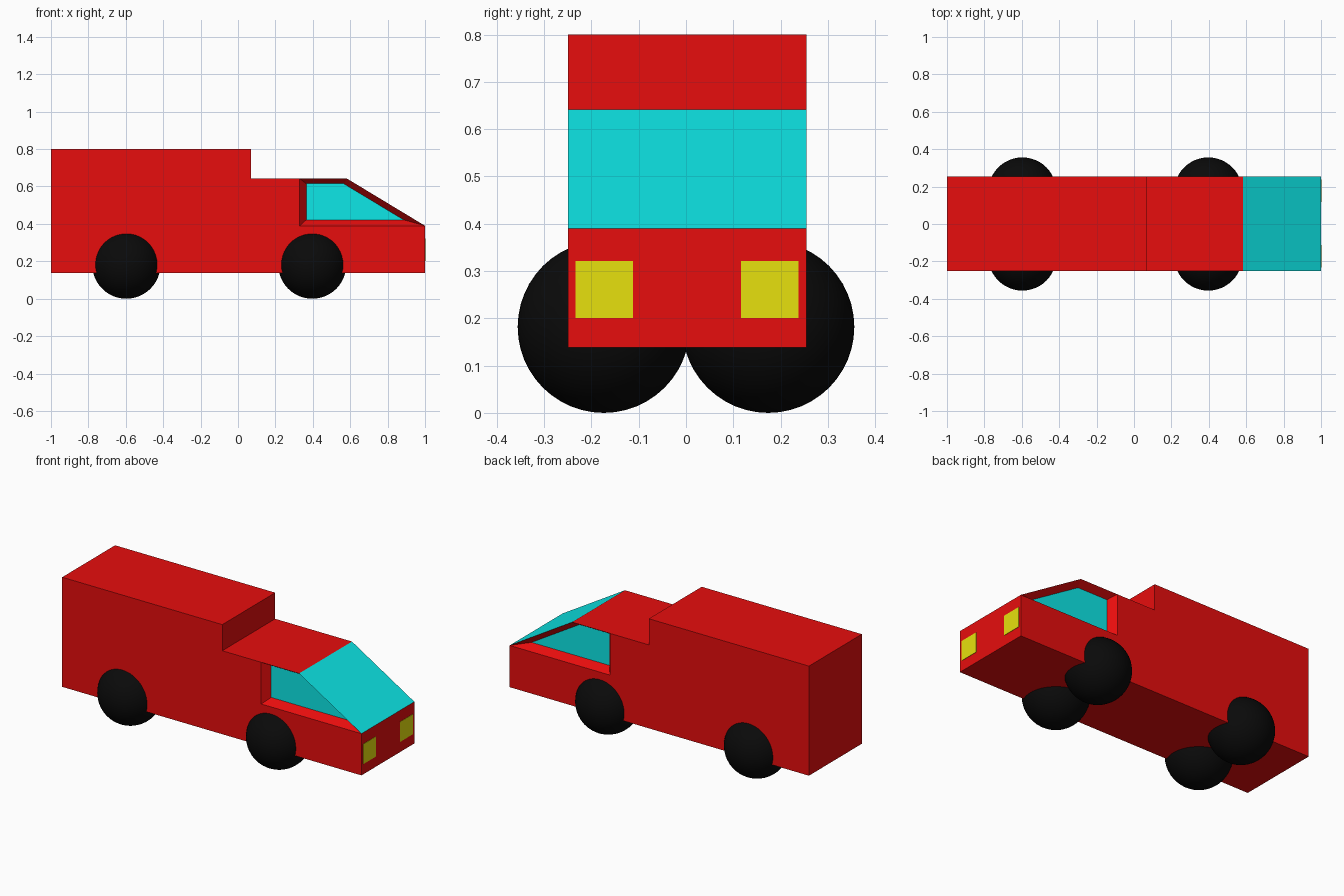
import bpy, bmesh

if "Cube" in bpy.data.objects:
    bpy.data.objects.remove(bpy.data.objects["Cube"])


def material(name, rgb):
    m = bpy.data.materials.new(name)
    m.diffuse_color = (*rgb, 1)
    m.use_nodes = True
    m.node_tree.nodes["Principled BSDF"].inputs["Base Color"].default_value = m.diffuse_color
    return m


RED = material("red_paint", (0.8, 0.004, 0.004))
CYAN = material("cyan_glass", (0.004, 0.8, 0.8))
BLACK = material("black_rubber", (0.003, 0.003, 0.003))
YELLOW = material("yellow_lamp", (0.8, 0.75, 0.004))

Y0, Y1 = -0.25, 0.255   # body sides
DEPTH = 0.045           # side window recess


def add_object(name, bm, mats):
    bmesh.ops.remove_doubles(bm, verts=bm.verts, dist=1e-5)
    bmesh.ops.recalc_face_normals(bm, faces=bm.faces)
    me = bpy.data.meshes.new(name)
    bm.to_mesh(me)
    bm.free()
    for m in mats:
        me.materials.append(m)
    ob = bpy.data.objects.new(name, me)
    bpy.context.collection.objects.link(ob)
    return ob


# Body: side profile swept across the width, with recessed side windows
outline = [(-1, .138), (1, .138), (1, .39), (.583, .642), (.33, .642),
           (.07, .642), (.07, .8), (-1, .8)]
panel = [(-1, .138), (1, .138), (1, .39), (.33, .39), (.33, .642),
         (.07, .642), (.07, .8), (-1, .8)]
opening = [(.33, .39), (1, .39), (.583, .642), (.33, .642)]
glass = [(.365, .422), (.885, .422), (.565, .615), (.365, .615)]

bm = bmesh.new()


def face(points, mat=0):
    f = bm.faces.new([bm.verts.new(p) for p in points])
    f.material_index = mat


for i, (a, b) in enumerate(zip(outline, outline[1:] + outline[:1])):
    face([(a[0], Y0, a[1]), (b[0], Y0, b[1]), (b[0], Y1, b[1]), (a[0], Y1, a[1])],
         1 if i == 2 else 0)  # the sloped strip is the windscreen

for y, inner in ((Y0, Y0 + DEPTH), (Y1, Y1 - DEPTH)):
    face([(x, y, z) for x, z in panel])
    face([(x, inner, z) for x, z in glass], 1)
    for i in range(4):
        j = (i + 1) % 4
        face([(opening[i][0], y, opening[i][1]), (opening[j][0], y, opening[j][1]),
              (glass[j][0], inner, glass[j][1]), (glass[i][0], inner, glass[i][1])])
add_object("van_body", bm, [RED, CYAN])

# Wheels: smooth balls half sunk into the body
R = 0.182
for end, x in (("rear", -0.597), ("front", 0.397)):
    for side, y in (("right", -0.174), ("left", 0.174)):
        bpy.ops.mesh.primitive_uv_sphere_add(segments=48, ring_count=24, radius=R,
                                             location=(x, y, R))
        w = bpy.context.object
        w.name = f"{end}_{side}_wheel"
        w.data.materials.append(BLACK)
        bpy.ops.object.shade_smooth()

# Headlights: thin square plates on the nose
for side, y in (("right", -0.173), ("left", 0.177)):
    bm = bmesh.new()
    bmesh.ops.create_cube(bm, size=1)
    bmesh.ops.scale(bm, vec=(0.004, 0.121, 0.121), verts=bm.verts)
    bmesh.ops.translate(bm, vec=(1.0, y, 0.261), verts=bm.verts)
    add_object(f"{side}_headlight", bm, [YELLOW])
